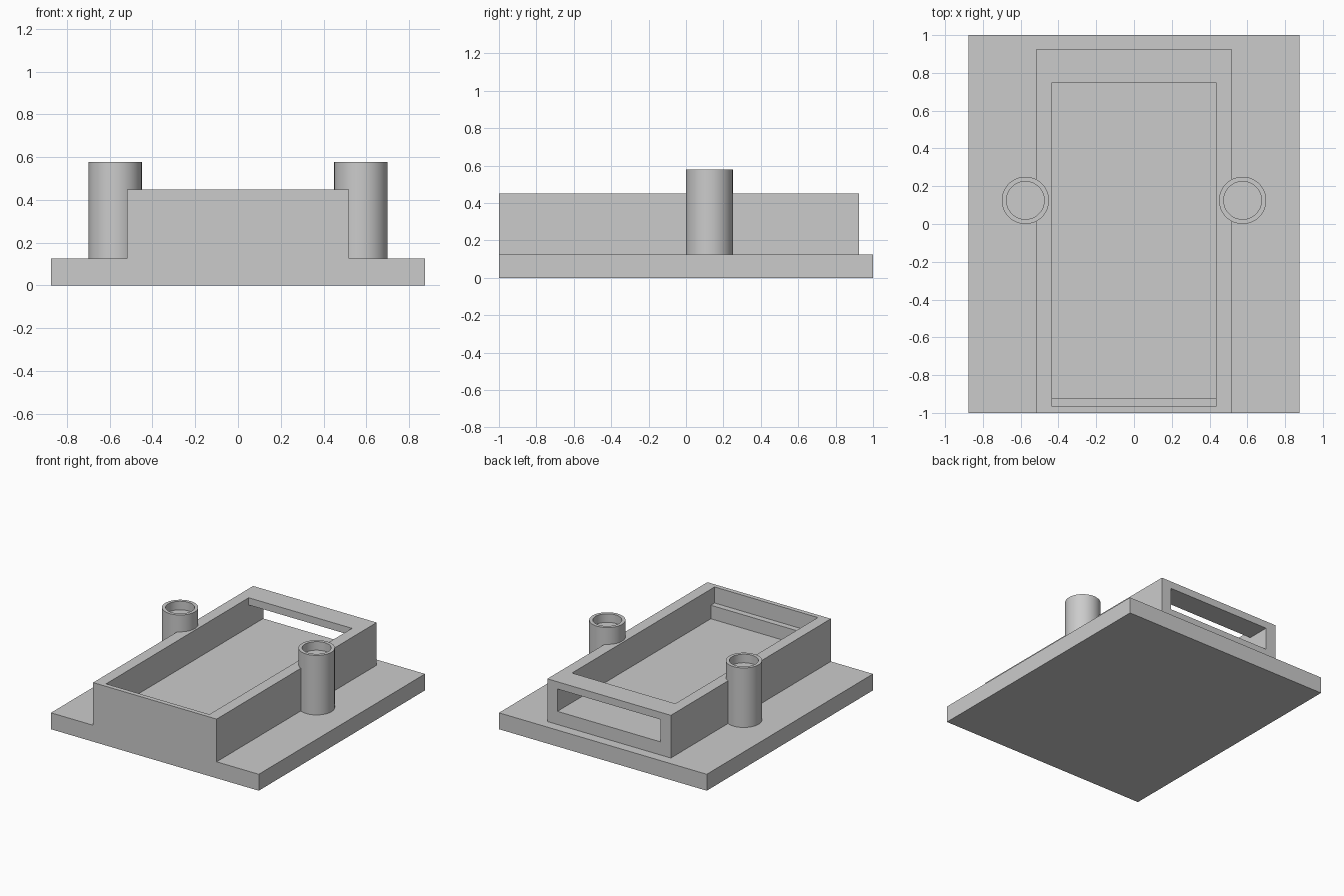
import bpy
import bmesh
from math import radians, cos, sin, tau

cube = bpy.data.objects.get("Cube")
if cube:
    bpy.data.objects.remove(cube, do_unlink=True)

grey = bpy.data.materials.new("plain grey")
grey.use_nodes = True
grey.diffuse_color = (0.6, 0.6, 0.6, 1)
grey.node_tree.nodes["Principled BSDF"].inputs["Base Color"].default_value = (0.6, 0.6, 0.6, 1)


def make_object(name, bm):
    bmesh.ops.recalc_face_normals(bm, faces=bm.faces)
    mesh = bpy.data.meshes.new(name)
    bm.to_mesh(mesh)
    bm.free()
    mesh.materials.append(grey)
    obj = bpy.data.objects.new(name, mesh)
    bpy.context.collection.objects.link(obj)
    return obj


def extrude_side_profile(name, points, half_width):
    """Extrude a (y, z) outline symmetrically along x."""
    bm = bmesh.new()
    face = bm.faces.new([bm.verts.new((-half_width, y, z)) for y, z in points])
    moved = bmesh.ops.extrude_face_region(bm, geom=[face])["geom"]
    verts = [g for g in moved if isinstance(g, bmesh.types.BMVert)]
    bmesh.ops.translate(bm, vec=(2 * half_width, 0, 0), verts=verts)
    return make_object(name, bm)


def block(name, half_width, y0, y1, z0, z1):
    return extrude_side_profile(name, [(y0, z0), (y1, z0), (y1, z1), (y0, z1)], half_width)


def apply_boolean(target, tool, operation):
    bpy.context.view_layer.objects.active = target
    mod = target.modifiers.new(operation.lower(), "BOOLEAN")
    mod.operation = operation
    mod.solver = "EXACT"
    mod.object = tool
    bpy.ops.object.modifier_apply(modifier=mod.name)
    bpy.data.objects.remove(tool, do_unlink=True)


def lathe(name, profile, center, sides=64):
    """Revolve an (r, z) profile that starts and ends in flat caps."""
    bm = bmesh.new()
    rings = [[bm.verts.new((center[0] + r * cos(tau * i / sides),
                            center[1] + r * sin(tau * i / sides), z))
              for i in range(sides)] for r, z in profile]
    for low, high in zip(rings, rings[1:]):
        for i in range(sides):
            j = (i + 1) % sides
            bm.faces.new((low[i], low[j], high[j], high[i]))
    bm.faces.new(rings[0])
    bm.faces.new(rings[-1])
    return make_object(name, bm)


# Base plate and raised housing in one piece
base = block("base_with_housing", 0.875, -1, 1, 0, 0.125)
apply_boolean(base, block("housing", 0.52, -1, 0.925, 0.06, 0.45), "UNION")

# Open tray with a front ledge and a slot through the back wall
tray_outline = [(-0.92, 0.225), (1.2, 0.225), (1.2, 0.395), (0.75, 0.395),
                (0.75, 0.6), (-0.965, 0.6), (-0.965, 0.328), (-0.92, 0.328)]
apply_boolean(base, extrude_side_profile("tray_cutter", tray_outline, 0.435), "DIFFERENCE")

# Merge coplanar faces
bm = bmesh.new()
bm.from_mesh(base.data)
bmesh.ops.remove_doubles(bm, verts=bm.verts, dist=0.0001)
bmesh.ops.dissolve_limit(bm, angle_limit=radians(1), verts=bm.verts, edges=bm.edges)
bm.to_mesh(base.data)
bm.free()

# Side posts with a shallow round recess on top
post_profile = [(0.125, 0.1), (0.125, 0.578), (0.1, 0.578), (0.1, 0.513)]
for side, x in (("left", 0.575), ("right", -0.575)):
    post = lathe(side + "_post", post_profile, (x, 0.125))
    bpy.ops.object.select_all(action="DESELECT")
    post.select_set(True)
    bpy.context.view_layer.objects.active = post
    bpy.ops.object.shade_smooth_by_angle(angle=radians(30))
